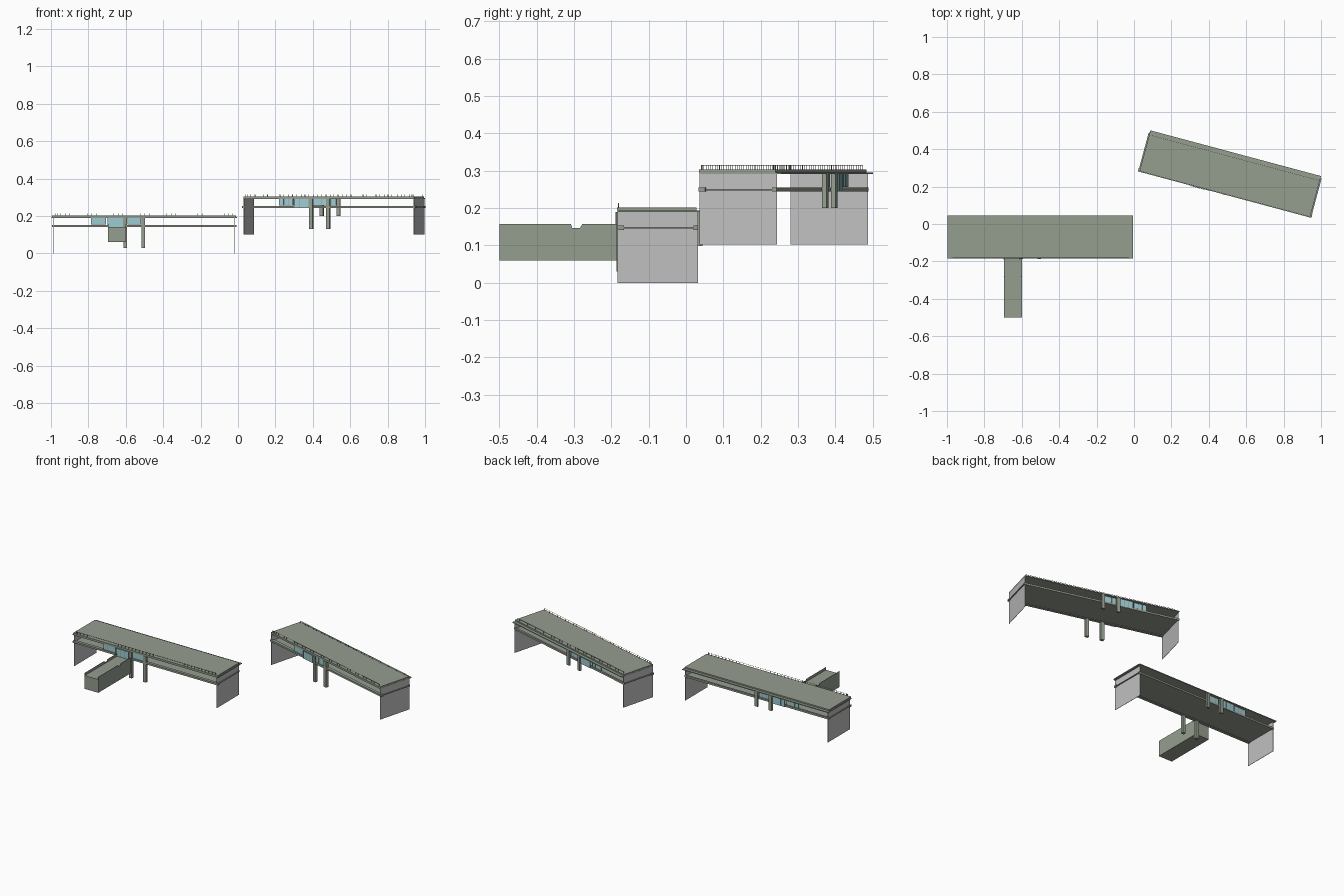
import bpy, bmesh, math
from mathutils import Matrix, Vector

if "Cube" in bpy.data.objects:
    bpy.data.objects.remove(bpy.data.objects["Cube"])


def mat(name, rgb):
    m = bpy.data.materials.new(name)
    m.diffuse_color = (*rgb, 1)
    m.use_nodes = True
    m.node_tree.nodes["Principled BSDF"].inputs["Base Color"].default_value = m.diffuse_color
    return m


OLIVE = mat("olive_concrete", (0.30, 0.34, 0.275))
GREY = mat("light_grey_wall", (0.53, 0.53, 0.53))
GLASS = mat("pale_blue_glass", (0.34, 0.60, 0.65))


def finish(name, bm, material, frame):
    me = bpy.data.meshes.new(name)
    bmesh.ops.recalc_face_normals(bm, faces=bm.faces)
    bm.to_mesh(me)
    bm.free()
    me.materials.append(material)
    ob = bpy.data.objects.new(name, me)
    ob.matrix_world = frame
    bpy.context.collection.objects.link(ob)
    return ob


def boxes(name, material, frame, *ranges):
    """One object from boxes given as (x0, x1, y0, y1, z0, z1)."""
    bm = bmesh.new()
    for x0, x1, y0, y1, z0, z1 in ranges:
        m = Matrix.Translation(((x0 + x1) / 2, (y0 + y1) / 2, (z0 + z1) / 2))
        m = m @ Matrix.Diagonal((x1 - x0, y1 - y0, z1 - z0, 1))
        bmesh.ops.create_cube(bm, size=1, matrix=m)
    return finish(name, bm, material, frame)


def profile(name, material, frame, x0, x1, pts):
    """Side profile (y, z) extruded along x."""
    bm = bmesh.new()
    f = bm.faces.new([bm.verts.new((x0, y, z)) for y, z in pts])
    ext = bmesh.ops.extrude_face_region(bm, geom=[f])["geom"]
    bmesh.ops.translate(bm, vec=Vector((x1 - x0, 0, 0)),
                        verts=[v for v in ext if isinstance(v, bmesh.types.BMVert)])
    return finish(name, bm, material, frame)


def railing(name, frame, x0, x1, y, z, n=40):
    parts = [(x0, x1, y - .0006, y + .0006, z + .0108, z + .012)]
    for i in range(n + 1):
        x = x0 + (x1 - x0) * i / n
        parts.append((x - .0006, x + .0006, y - .0006, y + .0006, z, z + .012))
    boxes(name, OLIVE, frame, *parts)


def building(tag, frame, L, D, over, back_rail):
    s = L / .942
    # end walls
    for side, x in (("left", 0), ("right", L)):
        boxes(f"{tag}_{side}_end_wall", GREY, frame, (x - .001, x + .001, 0, D, 0, .19))
    # roof: thin lower canopy and raised front slab
    boxes(f"{tag}_roof_canopy", OLIVE, frame, (-over, L + over, 0, D + .013, .189, .194))
    boxes(f"{tag}_roof_slab", OLIVE, frame,
          (-over * .6, L + over * .6, -.001, D - .004, .194, .202))
    # floor plate with thicker edge strips
    e = .012
    boxes(f"{tag}_floor_plate", OLIVE, frame, (-e * .6, L + e * .6, .012, D - .002, .145, .149))
    boxes(f"{tag}_floor_edges", OLIVE, frame,
          (-e * .8, L + e * .8, .0, .018, .142, .153),
          (-e * .5, L + e * .5, D - .012, D, .142, .153))
    # posts, long at the front and short at the back
    for face, y0, y1, z0 in (("front", -.002, .016, .03), ("back", D, D + .012, .098)):
        boxes(f"{tag}_{face}_posts", OLIVE, frame,
              *[(u * s - .010, u * s + .010, y0, y1, z0, .189) for u in (.373, .466)])
    # windows on both long faces; the middle bay stands out
    bays = ((.195, .272, 0, .155), (.282, .362, 1, .142), (.385, .455, 0, .155))
    for face, ys, out in (("front", .004, -1), ("back", D - .004, 1)):
        panes, bars = [], []
        for u0, u1, mid, z0 in bays:
            y = ys + out * (.007 if mid else 0)
            panes.append((u0 * s, u1 * s, y - .001, y + .001, z0, .189))
            for k in range(4):
                x = (u0 + (u1 - u0) * k / 3) * s
                bars.append((x - .0008, x + .0008, y - .0018, y + .0018, z0, .189))
        boxes(f"{tag}_{face}_windows", GLASS, frame, *panes)
        boxes(f"{tag}_{face}_window_bars", OLIVE, frame, *bars)
    # roof railings with stouter corner posts
    railing(f"{tag}_front_railing", frame, .015, L - .008, .004, .202)
    if back_rail:
        railing(f"{tag}_back_railing", frame, .01, L - .008, D - .012, .202)
    boxes(f"{tag}_railing_corner_posts", OLIVE, frame,
          *[(x, x + .003, .002, .005, .202, .214) for x in (.01, .02, L - .012)])


frame_a = Matrix.Translation((-.986, -.184, 0))
frame_b = Matrix.Translation((.03, .28, .102)) @ Matrix.Rotation(math.radians(-15), 4, 'Z')
building("lower_block", frame_a, .968, .216, .012, False)
building("upper_block", frame_b, .942, .215, .001, True)

# entrance walkway at the front of the lower block
I = Matrix.Identity(4)
boxes("walkway_body", OLIVE, I, (-.694, -.6, -.5, -.18, .06, .141))
side = [(-.5, .06), (-.18, .06), (-.18, .157), (-.278, .157), (-.284, .147),
        (-.305, .147), (-.308, .157), (-.5, .157)]
for name, x in (("left", -.694), ("right", -.602)):
    profile(f"walkway_{name}_parapet", OLIVE, I, x, x + .002, side)
